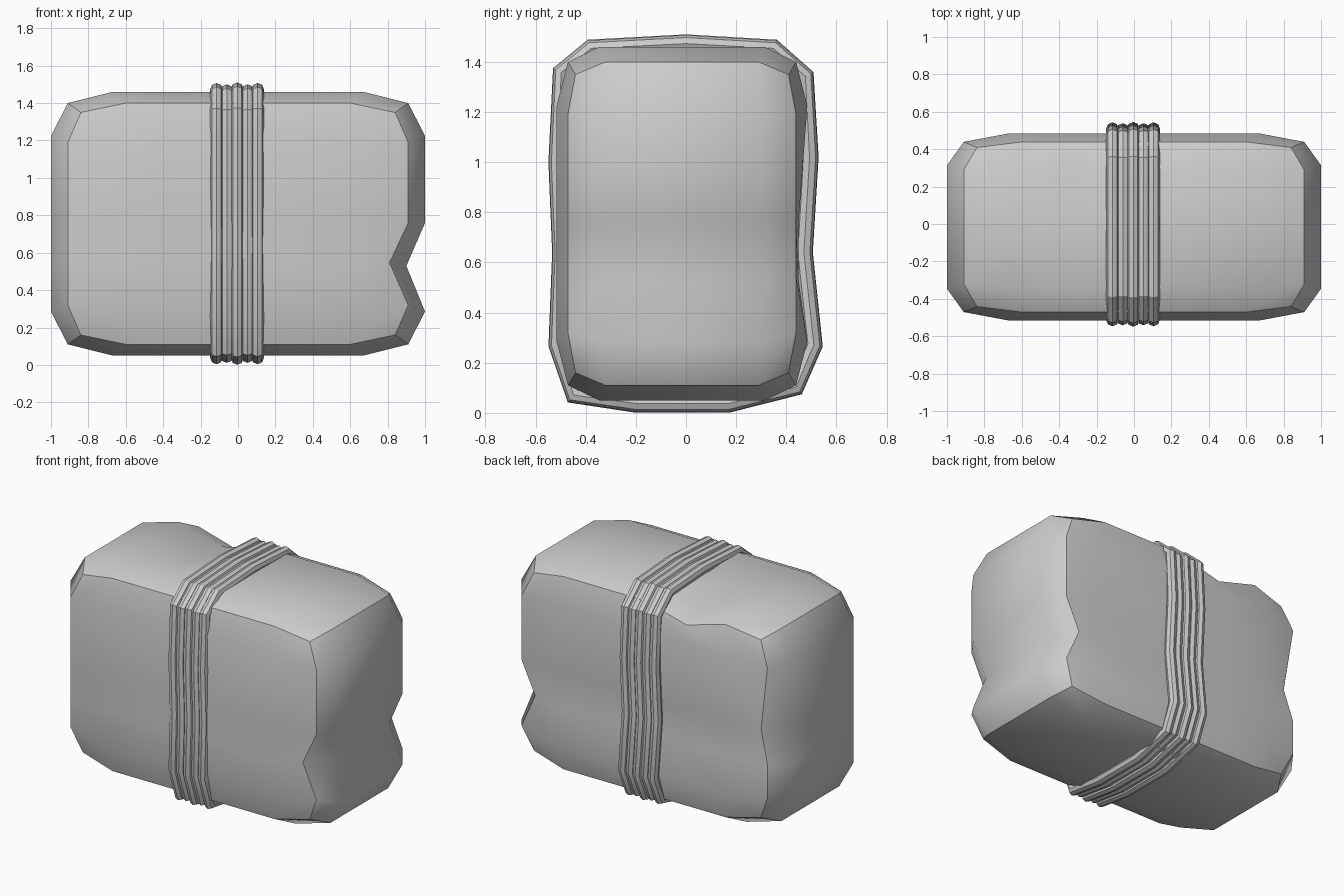
import bpy, bmesh

if "Cube" in bpy.data.objects:
    bpy.data.objects.remove(bpy.data.objects["Cube"])

# ---- bundle body: bulged box, every face a coarse grid, box edges sharp ----
# fractions of the inner span; first and last entry are the outer planes
XS = [None, -1, -0.52, 0, 1, None]
YS = [None, -1, 0, 1, None]
ZS = [None, -1, -0.48, 0.01, 1, None]
LEVELS = (XS, YS, ZS)
CENTRE = (0, -0.016, 0.755)
# outer plane distance for face / edge / corner points, inner span for face / edge
OUTER = ((1.0, 0.91, 0.84), (0.5, 0.455, 0.425), (0.705, 0.645, 0.595))
INNER = ((0.67, 0.60), (0.33, 0.305), (0.47, 0.435))


def extremes(idx):
    return sum(i in (0, len(l) - 1) for i, l in zip(idx, LEVELS))


def position(idx):
    n = extremes(idx)
    p = []
    for a in range(3):
        lv, i = LEVELS[a], idx[a]
        if i == 0:
            v = -OUTER[a][n - 1]
        elif i == len(lv) - 1:
            v = OUTER[a][n - 1]
        else:
            v = lv[i] * INNER[a][n - 1]
        p.append(CENTRE[a] + v)
    i, j, k = idx
    # dents: notch in the right end, hollow back, dip in the rear top
    if i == 5 and k == 2:
        p[0] -= 0.10
    if j == 4 and k in (2, 3) and n == 1:
        p[1] -= 0.035
    if i == 0 and j >= 3 and k == 3:
        p[0] += 0.06
        p[1] -= 0.02
    if k == 5 and i == 2 and j >= 2:
        p[2] -= 0.05 if j == 2 else 0.08
    return p


bm = bmesh.new()
verts = {}


def vert(idx):
    idx = tuple(idx)
    if idx not in verts:
        verts[idx] = bm.verts.new(position(idx))
    return verts[idx]


for a in range(3):
    b, c = (a + 1) % 3, (a + 2) % 3
    for side in (0, len(LEVELS[a]) - 1):
        for u in range(len(LEVELS[b]) - 1):
            for v in range(len(LEVELS[c]) - 1):
                quad = []
                for du, dv in ((0, 0), (1, 0), (1, 1), (0, 1)):
                    idx = [0, 0, 0]
                    idx[a], idx[b], idx[c] = side, u + du, v + dv
                    quad.append(vert(idx))
                bm.faces.new(quad).smooth = True
border = {v for i, v in verts.items() if extremes(i) >= 2}
for e in bm.edges:
    if e.verts[0] in border and e.verts[1] in border:
        e.smooth = False
bmesh.ops.recalc_face_normals(bm, faces=bm.faces)
mesh = bpy.data.meshes.new("bundle_body")
bm.to_mesh(mesh)
bm.free()
bpy.context.collection.objects.link(bpy.data.objects.new("bundle_body", mesh))

# ---- rope: five loops side by side around the middle ----
LOOP = [(-.20, .035), (.17, .035), (.44, .10), (.512, .27), (.472, .64),
        (.495, 1.02), (.478, 1.345), (.35, 1.457), (0, 1.476), (-.38, 1.457),
        (-.50, 1.36), (-.515, 1.0), (-.50, .64), (-.515, .27), (-.45, .068)]
RADIUS = 0.034
for n, (x, grow) in enumerate([(-.115, -.004), (-.06, -.014), (-.004, 0),
                               (.051, -.014), (.105, -.004)]):
    cu = bpy.data.curves.new(f"rope_loop_{n + 1}", 'CURVE')
    cu.dimensions = '3D'
    cu.bevel_depth = RADIUS
    cu.bevel_resolution = 2
    sp = cu.splines.new('POLY')
    sp.points.add(len(LOOP) - 1)
    sp.use_cyclic_u = True
    for pt, (y, z) in zip(sp.points, LOOP):
        pt.co = (x, y * (1 + grow), 0.755 + (z - 0.755) * (1 + grow), 1)
    rope = bpy.data.objects.new(cu.name, cu)
    bpy.context.collection.objects.link(rope)
    bpy.ops.object.select_all(action='DESELECT')
    rope.select_set(True)
    bpy.context.view_layer.objects.active = rope
    bpy.ops.object.convert(target='MESH')
    bpy.ops.object.shade_smooth_by_angle()
